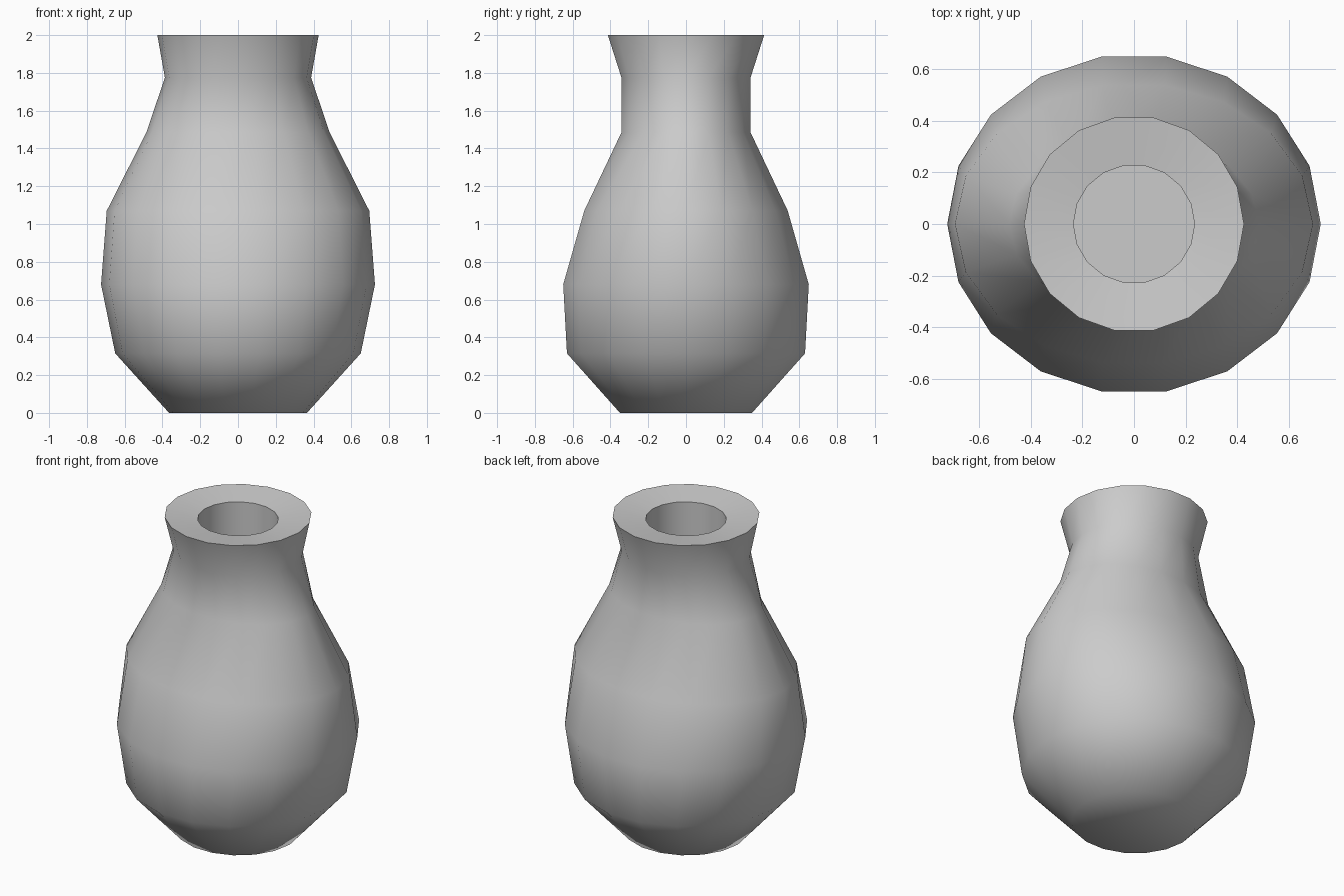
import bpy, bmesh, math

if "Cube" in bpy.data.objects:
    bpy.data.objects.remove(bpy.data.objects["Cube"])

SIDES = 18
# Rings (x radius, y radius, z): foot, belly, neck, lip, then down the bore
RINGS = [
    (0.365, 0.355, 0.0), (0.65, 0.64, 0.315), (0.725, 0.66, 0.68),
    (0.695, 0.547, 1.07), (0.485, 0.347, 1.485), (0.387, 0.347, 1.775),
    (0.427, 0.42, 2.0), (0.235, 0.23, 1.975), (0.235, 0.23, 0.35),
]


def ring(bm, rx, ry, z):
    return [bm.verts.new((rx * math.cos(a), ry * math.sin(a), z))
            for a in (2 * math.pi * i / SIDES for i in range(SIDES))]


bm = bmesh.new()
loops = [ring(bm, *r) for r in RINGS]

# Outer wall, lip and bore
for lower, upper in zip(loops, loops[1:]):
    for i in range(SIDES):
        j = (i + 1) % SIDES
        bm.faces.new((lower[i], lower[j], upper[j], upper[i]))

# Underside and inner floor
bm.faces.new(loops[0][::-1])
bm.faces.new(loops[-1])
bm.normal_update()

mesh = bpy.data.meshes.new("vase")
bm.to_mesh(mesh)
bm.free()
vase = bpy.data.objects.new("vase", mesh)
bpy.context.collection.objects.link(vase)

# Smooth body with crisp lip and floor edges
bpy.context.view_layer.objects.active = vase
vase.select_set(True)
bpy.ops.object.shade_smooth_by_angle(angle=math.radians(60))
